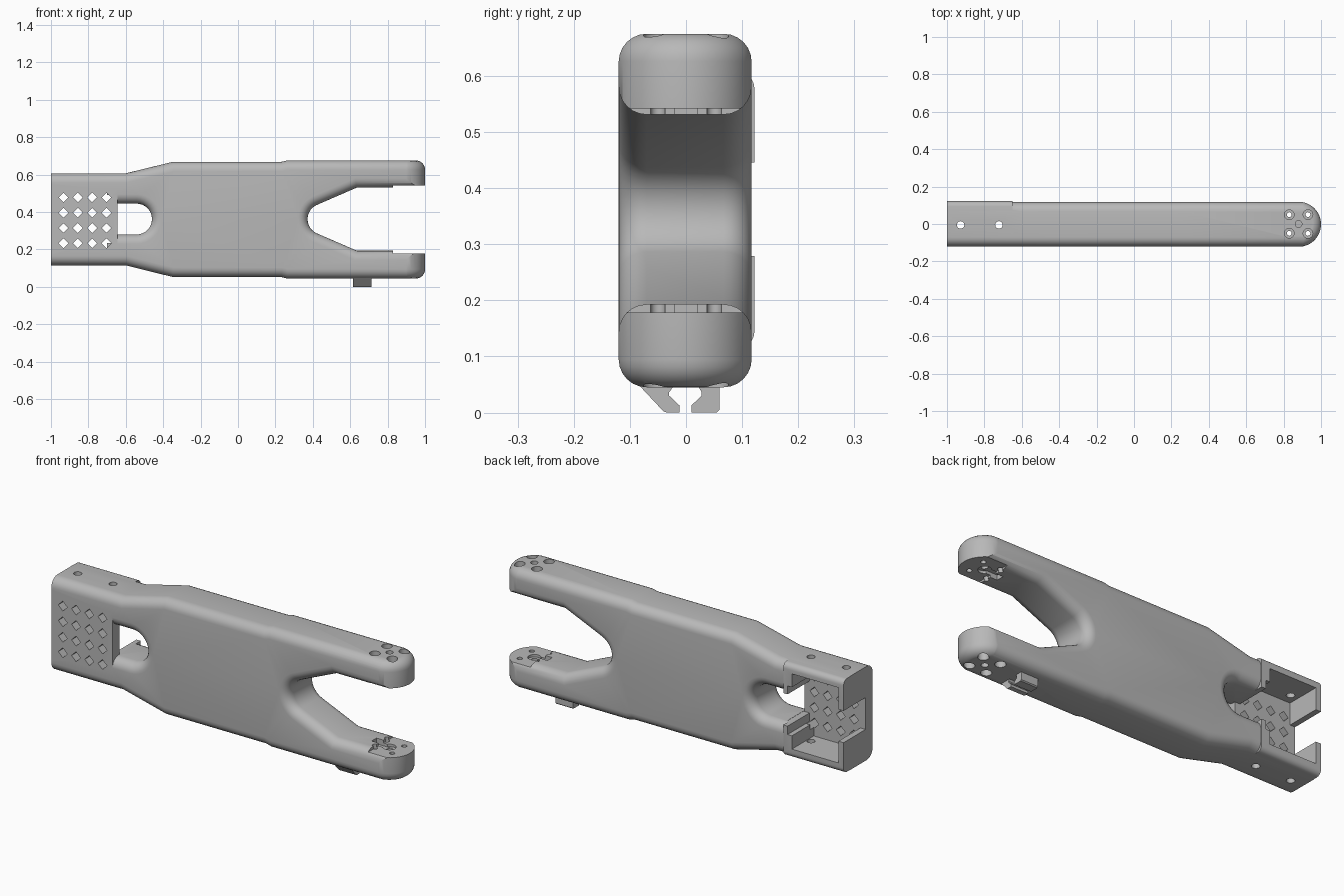
import bpy, bmesh, math

if "Cube" in bpy.data.objects:
    bpy.data.objects.remove(bpy.data.objects["Cube"])

grey = bpy.data.materials.new("plain grey")
grey.diffuse_color = (0.48, 0.48, 0.48, 1)
grey.use_nodes = True
grey.node_tree.nodes["Principled BSDF"].inputs["Base Color"].default_value = grey.diffuse_color


def arc(cx, cy, r, a0, a1, n):
    """Points on an arc, angles in degrees."""
    return [(cx + r * math.cos(math.radians(a0 + (a1 - a0) * i / n)),
             cy + r * math.sin(math.radians(a0 + (a1 - a0) * i / n))) for i in range(n + 1)]


def rect(u0, v0, u1, v1):
    return [(u0, v0), (u1, v0), (u1, v1), (u0, v1)]


def circle(cx, cy, r, n=20):
    return arc(cx, cy, r, 0, 360, n)[:-1]


def inset(loop, d):
    """Offset a loop to its left by d with mitred corners."""
    out, n = [], len(loop)
    for i in range(n):
        norms = []
        for a, b in ((loop[i - 1], loop[i]), (loop[i], loop[(i + 1) % n])):
            dx, dy = b[0] - a[0], b[1] - a[1]
            l = math.hypot(dx, dy)
            norms.append((-dy / l, dx / l))
        (ax, ay), (bx, by) = norms
        k = d / (1 + ax * bx + ay * by)
        out.append((loop[i][0] + k * (ax + bx), loop[i][1] + k * (ay + by)))
    return out


def slab(name, loops, lo, hi, axis, r=0.0, seg=6):
    """Extrude loops (outer anticlockwise, holes clockwise) with rounded rims."""
    put = {'x': lambda u, v, h: (h, u, v), 'y': lambda u, v, h: (u, h, v),
           'z': lambda u, v, h: (u, v, h)}[axis]
    angles = [math.pi / 2 * i / seg for i in range(seg + 1)] if r else [0]
    steps = [(lo + r * (1 - math.sin(a)), r * (1 - math.cos(a))) for a in reversed(angles)]
    steps += [(hi - r * (1 - math.sin(a)), r * (1 - math.cos(a))) for a in angles]
    bm = bmesh.new()
    caps = ([], [])
    for loop in loops:
        rings = [[bm.verts.new(put(u, v, h)) for u, v in inset(loop, d)] for h, d in steps]
        n = len(loop)
        for a, b in zip(rings, rings[1:]):
            for i in range(n):
                j = (i + 1) % n
                bm.faces.new((a[i], a[j], b[j], b[i]))
        for cap, ring in zip(caps, (rings[0], rings[-1])):
            cap += [bm.edges.get((ring[i], ring[(i + 1) % n])) for i in range(n)]
    for cap in caps:
        bmesh.ops.triangle_fill(bm, edges=cap, use_beauty=True, normal=put(0, 0, 1))
    bmesh.ops.recalc_face_normals(bm, faces=bm.faces)
    mesh = bpy.data.meshes.new(name)
    bm.to_mesh(mesh)
    bm.free()
    mesh.materials.append(grey)
    ob = bpy.data.objects.new(name, mesh)
    bpy.context.collection.objects.link(ob)
    return ob


def activate(ob):
    bpy.ops.object.select_all(action='DESELECT')
    ob.select_set(True)
    bpy.context.view_layer.objects.active = ob


def combine(target, tool, op='DIFFERENCE'):
    activate(target)
    m = target.modifiers.new("bool", 'BOOLEAN')
    m.operation, m.solver, m.object = op, 'EXACT', tool
    bpy.ops.object.modifier_apply(modifier=m.name)
    bpy.data.objects.remove(tool)


# Arm body: side outline with the fork notch, plus a rounded window
outline = [(-1.1, 0.115), (-0.6, 0.115), (-0.35, 0.053), (0.23, 0.053), (0.26, 0.045), (1.1, 0.045),
           (1.1, 0.193), (0.636, 0.193)]
outline += arc(0.455, 0.362, 0.083, 245.3, 114.7, 14)
outline += [(0.636, 0.531), (1.1, 0.531), (1.1, 0.675), (0.26, 0.675), (0.23, 0.668),
            (-0.35, 0.668), (-0.6, 0.607), (-1.1, 0.607)]
window = [(-0.72, 0.28), (-0.72, 0.445)] + arc(-0.5425, 0.3625, 0.0825, 90, -90, 16)
body = slab("fork_arm", [outline, window], -0.12, 0.117, 'y', 0.05)

# Round the fork tips and square off the other end
tip = [(-1.0, -0.1215)] + arc(0.8795, -0.0015, 0.1205, -90, 90, 24) + [(-1.0, 0.1195)]
tip[0], tip[-1] = (-1.0, -0.122), (-1.0, 0.119)
combine(body, slab("envelope", [tip], 0.044, 0.676, 'z', 0.05), 'INTERSECT')

# Perforated front wall and slightly thicker back of the end box
combine(body, slab("wall", [rect(-0.985, 0.2, -0.645, 0.52)], -0.12, -0.06, 'y'), 'UNION')
box_end = slab("box_back", [rect(0.0, 0.116, 0.122, 0.606)], -1.0, -0.65, 'x')
activate(box_end)
bev = box_end.modifiers.new("round", 'BEVEL')
bev.width, bev.segments, bev.limit_method = 0.025, 4, 'NONE'
bpy.ops.object.modifier_remove(modifier=bev.name)
bm = bmesh.new()
bm.from_mesh(box_end.data)
rim = [e for e in bm.edges if all(v.co.y > 0.1 for v in e.verts)
       and abs(e.verts[0].co.z - e.verts[1].co.z) < 1e-4]
bmesh.ops.bevel(bm, geom=rim, offset=0.028, segments=5, profile=0.5, affect='EDGES')
bm.to_mesh(box_end.data)
bm.free()
combine(body, box_end, 'UNION')

# Box interior: slot out of the end, pocket behind the wall, shallow side rails
combine(body, slab("slot", [rect(-1.1, 0.279, -0.64, 0.446)], -0.06, 0.3, 'y'))
combine(body, slab("pocket", [rect(-0.97, 0.165, -0.70, 0.56)], -0.06, 0.3, 'y'))
combine(body, slab("rail", [rect(-0.71, 0.235, -0.675, 0.49)], -0.06, 0.3, 'y'))

# Diamond perforations
diamonds = [circle(-0.933 + 0.0767 * i, 0.233 + 0.0817 * j, 0.026, 4)
            for i in range(4) for j in range(4)]
combine(body, slab("diamonds", diamonds, -0.2, -0.03, 'y'))

# Screw holes through the top and bottom of the box
screws = [circle(x, -0.005, 0.02) for x in (-0.927, -0.722)]
for lo, hi in ((0.05, 0.2), (0.53, 0.7)):
    combine(body, slab("screws", screws, lo, hi, 'z'))

# Fork tips, mirrored about the mid height: pad recess, wire groove, screw holes
bolts = [(x, y) for x in (0.83, 0.93) for y in (-0.05, 0.05)]
cuts = [([rect(0.83, -0.2, 1.1, 0.2)], 0.178, 0.26),
        ([rect(0.79, -0.02, 0.87, 0.02)], 0.163, 0.26),
        ([circle(0.88, 0, 0.032)], 0.165, 0.26),
        ([circle(0.88, 0, 0.016)], 0.12, 0.26),
        ([circle(0.88, 0, 0.018)], 0.0, 0.07),
        ([circle(x, y, 0.013) for x, y in bolts], 0.0, 0.26),
        ([circle(x, y, 0.026) for x, y in bolts], 0.0, 0.12)]
for loops, lo, hi in cuts:
    combine(body, slab("cut", loops, lo, hi, 'z'))
    combine(body, slab("cut", loops, 0.72 - hi, 0.72 - lo, 'z'))

activate(body)
bpy.ops.object.shade_smooth_by_angle(angle=math.radians(30))

# Cable clip under the lower prong
slab("clip_front", [[(-0.085, 0.05), (-0.04, 0.002), (-0.034, 0), (-0.012, 0), (-0.012, 0.013),
                     (-0.03, 0.03), (-0.03, 0.036), (-0.02, 0.05)]], 0.615, 0.715, 'x')
slab("clip_back", [[(0.01, 0), (0.055, 0), (0.06, 0.005), (0.06, 0.05), (0.02, 0.05),
                    (0.028, 0.036), (0.028, 0.03), (0.01, 0.013)]], 0.615, 0.715, 'x')
